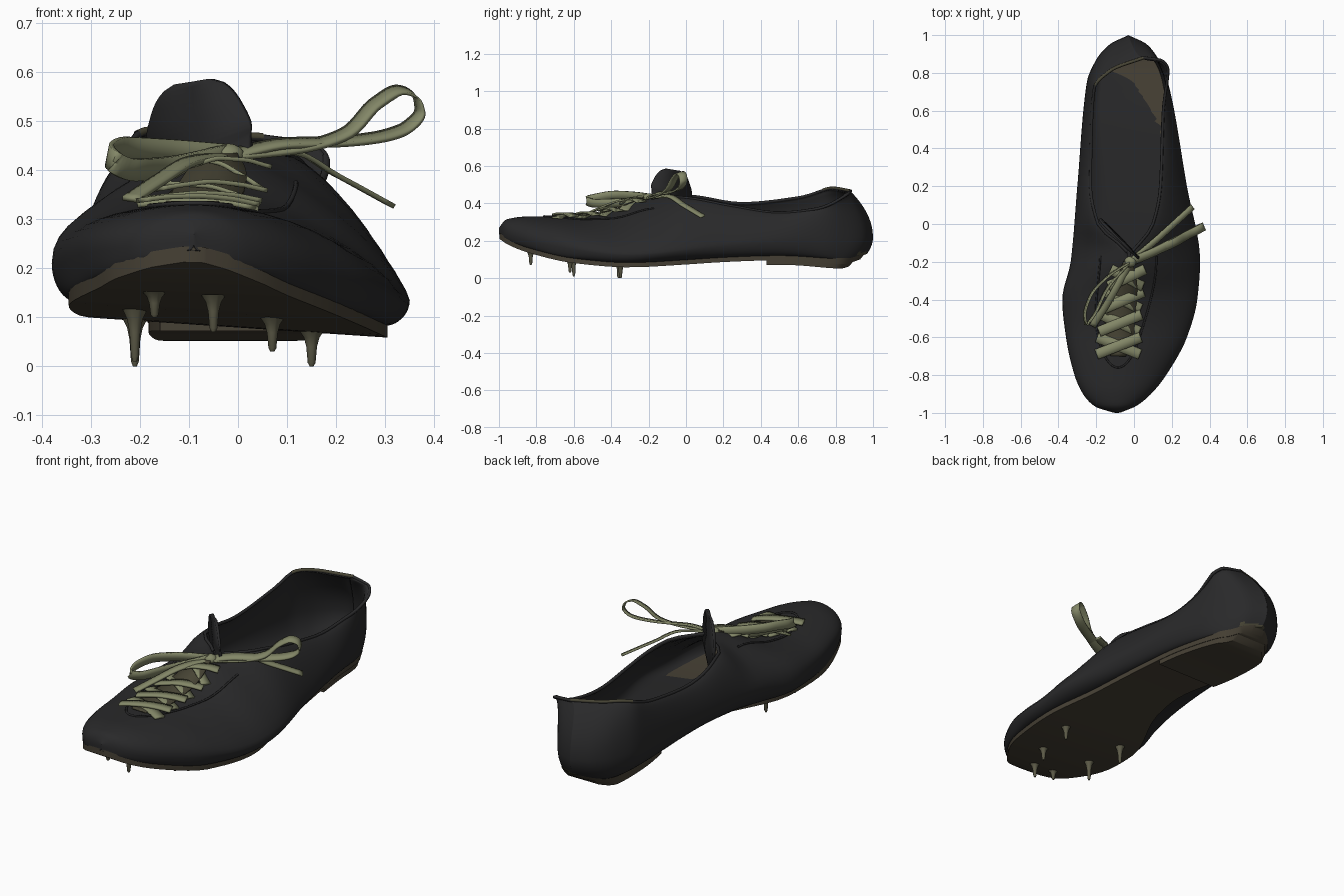
import bpy, bmesh, math
from mathutils import Vector

cube = bpy.data.objects.get("Cube")
if cube:
    bpy.data.objects.remove(cube)


def material(name, rgb):
    m = bpy.data.materials.new(name)
    m.use_nodes = True
    m.diffuse_color = (*rgb, 1)
    bsdf = m.node_tree.nodes["Principled BSDF"]
    bsdf.inputs["Base Color"].default_value = (*rgb, 1)
    bsdf.inputs["Roughness"].default_value = 0.8
    return m


BLACK = material("black leather", (0.022, 0.022, 0.023))
BROWN = material("brown sole leather", (0.062, 0.052, 0.035))
LACE = material("olive lace", (0.225, 0.24, 0.135))
LINING = material("dark olive lining", (0.065, 0.06, 0.036))
METAL = material("dull metal", (0.11, 0.105, 0.065))


def profile(*keys):
    """Smooth interpolation without overshoot through (position, value) keys."""
    xs, ys = zip(*keys)
    slope = [(ys[i + 1] - ys[i]) / (xs[i + 1] - xs[i]) for i in range(len(xs) - 1)]
    tan = [slope[0]]
    for a, b in zip(slope, slope[1:]):
        tan.append(2 * a * b / (a + b) if a * b > 0 else 0)
    tan.append(slope[-1])

    def value(x):
        i = max(k for k in range(len(slope)) if k == 0 or xs[k] <= x)
        h = xs[i + 1] - xs[i]
        t = (x - xs[i]) / h
        s = t * t * (3 - 2 * t)
        return (ys[i] * (1 - s) + ys[i + 1] * s
                + h * t * (1 - t) * ((1 - t) * tan[i] - t * tan[i + 1]))
    return value


# Profiles along the length: widest line, sole outline, opening and heights
wide_right = profile((-1, -.09), (-.97, -.2), (-.9, -.27), (-.8, -.315), (-.6, -.36), (-.4, -.38),
                     (-.2, -.335), (.2, -.3), (.75, -.25), (.87, -.2), (.95, -.13), (1, -.03))
wide_left = profile((-1, -.09), (-.97, 0), (-.9, .09), (-.8, .17), (-.6, .28), (-.4, .335),
                    (-.2, .35), (.2, .28), (.75, .18), (.87, .13), (.95, .07), (1, -.03))
sole_right = profile((-1, -.1), (-.97, -.19), (-.9, -.26), (-.6, -.34), (-.4, -.32), (0, -.15),
                     (.2, -.12), (.6, -.18), (.85, -.16), (.95, -.1), (1, -.02))
sole_left = profile((-1, -.08), (-.97, -.01), (-.9, .07), (-.6, .25), (-.3, .3), (0, .25),
                    (.6, .17), (.85, .13), (.95, .07), (1, -.02))
rim_right = profile((-1, -.09), (-.6, -.08), (-.17, -.03), (0, -.19), (.2, -.23), (.5, -.225),
                    (.75, -.21), (.9, -.12), (1, .05))
rim_left = profile((-.17, -.03), (0, .1), (.2, .14), (.6, .155), (.85, .18), (.95, .15), (1, .05))
top_right = profile((-1, .27), (-.96, .315), (-.85, .33), (-.6, .33), (-.4, .36), (-.17, .44),
                    (0, .44), (.3, .4), (.6, .43), (.85, .48), (1, .465))
top_left = profile((-.17, .44), (0, .43), (.25, .385), (.5, .35), (.7, .37), (.9, .435), (1, .465))
belly_right = profile((-1, .25), (-.8, .24), (-.4, .21), (0, .24), (.5, .25), (1, .22))
belly_left = profile((-1, .25), (-.7, .18), (-.3, .13), (.2, .18), (.6, .21), (1, .22))
curve_right = profile((-1, 1), (-.4, .9), (-.1, 1.2), (1, 1))
curve_left = profile((-1, 1), (-.7, 1.1), (-.3, 1.5), (.2, 1.5), (.6, 1.2), (1, 1))
base = profile((-1, .235), (-.95, .205), (-.85, .17), (-.6, .125), (-.3, .105), (.2, .12),
               (.5, .12), (.9, .1), (1, .13))
roll = profile((-1, .03), (-.6, .07), (0, .06), (.5, 0), (1, 0))


def place(x, y, z):
    """Curve the heel end so its back bulges and its rim leans forward."""
    k = max(0, (y - .5) * 2) ** 2
    return Vector((x, y - k * (z - .22) ** 2 * (2 if z > .22 else 4), z))


def floor(x, y):
    return base(y) - roll(y) * (x + .03)


def surface(x, y, lift=.008):
    """Point on the closed front of the upper."""
    c = rim_right(y)
    w, b, p = ((wide_left, belly_left, curve_left) if x > c
               else (wide_right, belly_right, curve_right))
    u = min(1, abs((x - c) / (w(y) - c))) ** (1 / p(y))
    return Vector((x, y, b(y) + (top_right(y) - b(y)) * math.sqrt(1 - u * u) ** p(y) + lift))


def add(name, bm, mat, thickness=0, offset=-1, angle=40):
    mesh = bpy.data.meshes.new(name)
    bm.to_mesh(mesh)
    bm.free()
    mesh.materials.append(mat)
    ob = bpy.data.objects.new(name, mesh)
    bpy.context.collection.objects.link(ob)
    bpy.ops.object.select_all(action='DESELECT')
    ob.select_set(True)
    bpy.context.view_layer.objects.active = ob
    bpy.ops.object.shade_smooth_by_angle(angle=math.radians(angle))
    if thickness:
        mod = ob.modifiers.new("thickness", 'SOLIDIFY')
        mod.thickness, mod.offset = thickness, offset
        mod.thickness_clamp = 1
    return ob


def loft(name, rows, mat, ring=False, **kw):
    bm = bmesh.new()
    grid = [[bm.verts.new(p) for p in row] for row in rows]
    n = len(rows[0])
    for a, b in zip(grid, grid[1:]):
        for j in range(n if ring else n - 1):
            k = (j + 1) % n
            bm.faces.new((a[j], a[k], b[k], b[j]))
    if ring:
        bm.faces.new(grid[0])
        bm.faces.new(grid[-1])
    bmesh.ops.remove_doubles(bm, verts=bm.verts, dist=.0005)
    if ring:
        bmesh.ops.recalc_face_normals(bm, faces=bm.faces)
    return add(name, bm, mat, **kw)


def ribbon(name, pts, width, across, mat=LACE, thickness=.01):
    """Flat band along a path; width is a function of progress or a number."""
    axes = [profile(*[(i, p[a]) for i, p in enumerate(pts)]) for a in range(3)]
    count = (len(pts) - 1) * 6
    path = [Vector([f(i / 6) for f in axes]) for i in range(count + 1)]
    across = Vector(across)
    rows = []
    for i, p in enumerate(path):
        t = (path[min(i + 1, count)] - path[max(i - 1, 0)]).normalized()
        side = (across - t * across.dot(t)).normalized()
        w = width(i / count) if callable(width) else width
        rows.append([p + side * w * s for s in (-.5, 0, .5)])
    return loft(name, rows, mat, thickness=thickness, offset=0)


def bead(name, pts, radius, mat):
    curve = bpy.data.curves.new(name, 'CURVE')
    curve.dimensions = '3D'
    curve.bevel_depth, curve.bevel_resolution = radius, 2
    spline = curve.splines.new('POLY')
    spline.points.add(len(pts) - 1)
    for sp, p in zip(spline.points, pts):
        sp.co = (*p, 1)
    curve.materials.append(mat)
    bpy.context.collection.objects.link(bpy.data.objects.new(name, curve))


# Upper: open sections from the left rim, under the foot, to the right rim
def half_section(y, rim, top, wide, belly, bend, edge):
    c, h, w, b, p, e = (f(y) for f in (rim, top, wide, belly, bend, edge))
    low = min(floor(e, y), b - .005)
    quarter = [i * math.pi / 20 for i in range(11)]
    pts = [(c + (w - c) * math.sin(a) ** p, b + (h - b) * abs(math.cos(a)) ** p) for a in quarter]
    pts += [(e + (w - e) * math.cos(a), b - (b - low) * math.sin(a)) for a in quarter[1:]]
    return [place(x, y, z) for x, z in pts]


stations = [-math.cos(math.pi * i / 64) for i in range(65)]
rows = []
for y in stations:
    edge = (rim_left, top_left) if y > -.17 else (rim_right, top_right)
    left = half_section(y, *edge, wide_left, belly_left, curve_left, sole_left)
    right = half_section(y, rim_right, top_right, wide_right, belly_right, curve_right, sole_right)
    rows.append(left + right[::-1])
upper = loft("upper", rows, BLACK, thickness=.012, angle=60)

# Worn patch low on the back of the heel
upper.data.materials.append(LINING)
for f in upper.data.polygons:
    if f.center.y > .92 and f.center.z < .14 and f.center.x > -.04:
        f.material_index = 1

# Collar binding, worn along the back of the right rim
opening = [r for r, y in zip(rows, stations) if y > -.17]
collar = [r[0] for r in opening] + [r[-1] for r in opening[::-1]]
bead("collar_binding", collar, .008, BLACK)
bead("worn_binding", [r[-1] + Vector((0, 0, .002)) for r in opening if r[-1].y > .72], .0085, LINING)


# Sole and heel lift: slabs following the sole outline
def slab(name, start, end, drop, thick, grow):
    rows = []
    for i in range(49):
        y = (start + end) / 2 - (end - start) / 2 * math.cos(math.pi * i / 48)
        l, r = sole_left(y) + grow, sole_right(y) - grow
        rows.append([place(x, y, floor(x, y) - d)
                     for x, d in ((r, drop), (l, drop), (l, drop + thick), (r, drop + thick))])
    loft(name, rows, BROWN, ring=True)


slab("sole", -.998, .985, -.008, .032, .005)
slab("heel_lift", .43, .95, .023, .025, .002)

# Spikes: flared studs with blunt tips
for n, (x, y, tip) in enumerate([(-.05, -.83, .07), (-.17, -.83, .1), (-.21, -.6, .01),
                                 (.07, -.62, .03), (.15, -.35, 0), (-.21, -.36, 0)]):
    root = floor(x, y) - .02
    rows = []
    for t, r in ((0, .026), (.2, .016), (.45, .011), (.9, .008), (1, .004)):
        z = root + (tip - root) * t
        rows.append([(x + r * math.cos(a * math.pi / 5), y + r * math.sin(a * math.pi / 5), z)
                     for a in range(10)])
    loft("spike_%d" % (n + 1), rows, METAL, ring=True)

# Tongue standing diagonally behind the knot
ribbon("tongue", [(-.05, -.1, .36), (-.075, -.08, .45), (-.085, -.075, .52), (-.09, -.07, .58)],
       profile((0, .24), (.4, .3), (.7, .25), (.93, .17), (1, .1)), (1, -1, 0), BLACK, .014)

# Throat lining and the stitched seam around it
ribbon("throat_lining", [surface(rim_right(y), y, .004) for y in (-.7, -.6, -.5, -.4, -.3, -.2)],
       profile((0, .08), (.2, .16), (.7, .13), (1, .05)), (1, 0, 0), LINING, .006)
seam = []
for i in range(41):
    a = math.pi * (i / 40 - .5) * 1.1
    y = -.25 - .51 * math.cos(a)
    seam.append(surface(rim_right(y) + .15 * math.sin(a), y, .002))
bead("throat_seam", seam, .005, BLACK)

# Criss-cross lacing over the throat
for n in range(4):
    y = -.69 + n * .12
    for side, name in ((1, "left"), (-1, "right")):
        pts = []
        for t in (-1, -.5, 0, .5, 1):
            yy = y + .045 * (1 + t)
            pts.append(surface(rim_right(yy) + side * t * (.115 - n * .008), yy, .012 + .005 * side))
        ribbon("lace_cross_%s_%d" % (name, n + 1), pts, .055, (0, 1, 0))

# Bow: knot, two loops and two loose ends
knot = (-.02, -.2, .43)
bm = bmesh.new()
bmesh.ops.create_uvsphere(bm, u_segments=12, v_segments=8, radius=.03)
bmesh.ops.scale(bm, vec=(1.1, 1, .8), verts=bm.verts)
bmesh.ops.translate(bm, vec=knot, verts=bm.verts)
add("lace_knot", bm, LACE)
ribbon("bow_loop_left", [knot, (.12, -.14, .445), (.22, -.095, .475), (.28, -.06, .535),
                         (.33, -.035, .563), (.362, -.018, .55), (.37, -.014, .52),
                         (.345, -.025, .488), (.29, -.055, .468), (.2, -.1, .458),
                         (.1, -.15, .455), knot], .045, (-.4, 1, .35))
ribbon("bow_loop_right", [knot, (-.14, -.28, .44), (-.23, -.38, .445), (-.262, -.48, .43),
                          (-.25, -.53, .415), (-.21, -.48, .4), (-.14, -.34, .405), knot],
       .045, (.2, 0, 1))
ribbon("lace_end_left", [knot, (.1, -.1, .44), (.2, -.01, .39), (.31, .09, .33)], .032, (-1, 1, .5))
ribbon("lace_end_right", [knot, (-.09, -.33, .42), (-.16, -.45, .38), (-.22, -.54, .34)],
       .036, (-1, 1, .3))
